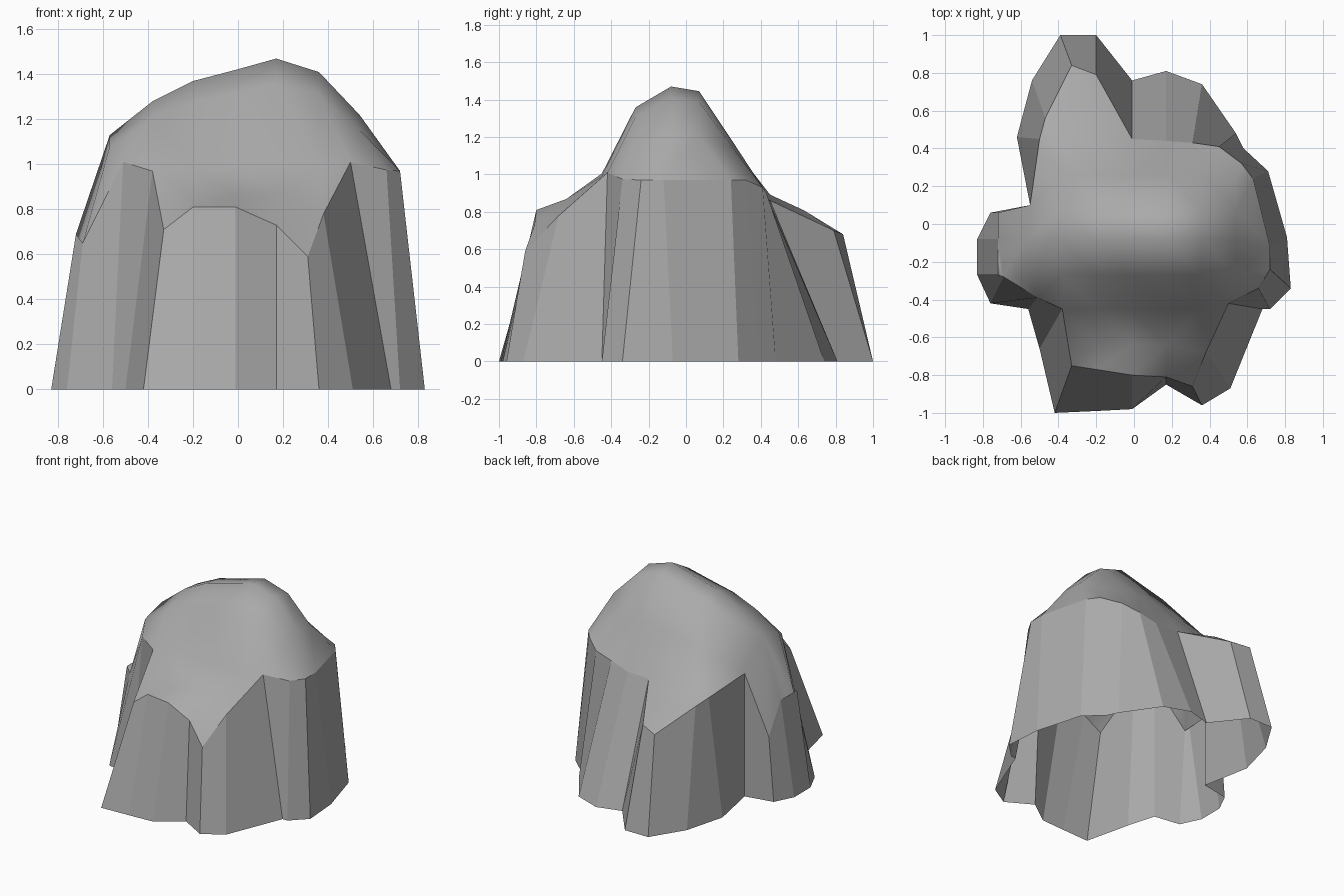
import bpy
from mathutils import Vector
from mathutils.geometry import delaunay_2d_cdt, intersect_point_line

cube = bpy.data.objects.get("Cube")
if cube:
    bpy.data.objects.remove(cube, do_unlink=True)

# Single grey stone colour
STONE = (0.4, 0.4, 0.4, 1.0)
stone = bpy.data.materials.new("grey_stone")
stone.use_nodes = True
stone.diffuse_color = STONE
stone.node_tree.nodes["Principled BSDF"].inputs["Base Color"].default_value = STONE

# Footprint on the ground, counter-clockwise from the right side
footprint = [
    (.83, -.34), (.81, -.07), (.71, .28), (.58, .4), (.54, .48), (.36, .74),
    (.17, .81), (-.01, .76), (-.2, 1), (-.39, 1), (-.54, .76), (-.62, .46),
    (-.55, .1), (-.76, .06), (-.83, -.08), (-.83, -.27), (-.76, -.42),
    (-.56, -.45), (-.5, -.66), (-.42, -1), (-.2, -.99), (-.01, -.98),
    (.17, -.85), (.36, -.96), (.51, -.87), (.68, -.45), (.72, -.45),
]

# Upper rim of the cliff, one point above each footprint point
rim = [
    (.72, -.24, .97), (.72, -.12, .97), (.63, .24, .97), (.57, .32, .97),
    (.45, .41, .93), (.31, .43, .9), (.17, .44, .86), (-.01, .45, .86),
    (-.2, .79, .7), (-.33, .84, .68), (-.47, .56, .82), (-.5, .45, .85),
    (-.55, .1, .91), (-.72, .06, .47), (-.72, -.08, .69), (-.72, -.27, .69),
    (-.69, -.28, .65), (-.51, -.39, 1.01), (-.38, -.45, .97), (-.33, -.75, .71),
    (-.2, -.77, .81), (-.01, -.8, .81), (.17, -.81, .73), (.31, -.86, .59),
    (.38, -.68, .78), (.5, -.42, 1.01), (.66, -.34, .975),
]

# Crest height along x, and how much of the crest remains along y
crest = {-.57: 1.13, -.38: 1.28, -.2: 1.37, -.01: 1.42,
         .17: 1.47, .36: 1.41, .54: 1.22}
falloff = {-.64: .03, -.45: .25, -.27: .82, -.08: 1,
           .07: .96, .26: .5, .45: .08, .63: -.08}
SHOULDER = .85
MARGIN = .05


def add_mesh(name, verts, faces, smooth):
    mesh = bpy.data.meshes.new(name)
    mesh.from_pydata(verts, [], faces)
    mesh.materials.append(stone)
    for poly in mesh.polygons:
        poly.use_smooth = smooth
    mesh.update()
    obj = bpy.data.objects.new(name, mesh)
    bpy.context.collection.objects.link(obj)
    return obj


def rim_segments():
    flat = [Vector(p[:2]) for p in rim]
    return list(zip(flat, flat[1:] + flat[:1]))


def inside_rim(point):
    """True when the point lies inside the rim and clear of its edge."""
    inside = False
    for a, b in rim_segments():
        nearest, t = intersect_point_line(point, a, b)
        nearest = a.lerp(b, min(max(t, 0), 1))
        if (point - nearest).length < MARGIN:
            return False
        if (a.y > point.y) != (b.y > point.y):
            cross_x = a.x + (point.y - a.y) * (b.x - a.x) / (b.y - a.y)
            inside ^= point.x < cross_x
    return inside


# Cliff walls: flat panels between footprint and rim, open underneath
count = len(rim)
wall_verts = [(x, y, 0) for x, y in footprint] + rim
wall_faces = []
for i in range(count):
    j = (i + 1) % count
    wall_faces.append((i, j, count + j, count + i))
add_mesh("cliff_walls", wall_verts, wall_faces, False)

# Rounded cap: height grid inside the rim, joined to the rim points
points = [Vector(p) for p in rim]
for x, top in crest.items():
    for y, share in falloff.items():
        if inside_rim(Vector((x, y))):
            points.append(Vector((x, y, SHOULDER + (top - SHOULDER) * share)))
result = delaunay_2d_cdt([p.xy for p in points], [], [list(range(count))], 1, 1e-5)
flat_verts, cap_faces, sources = result[0], result[2], result[3]
cap_verts = [(v.x, v.y, points[s[0]].z) for v, s in zip(flat_verts, sources)]
add_mesh("rounded_cap", cap_verts, cap_faces, True)
